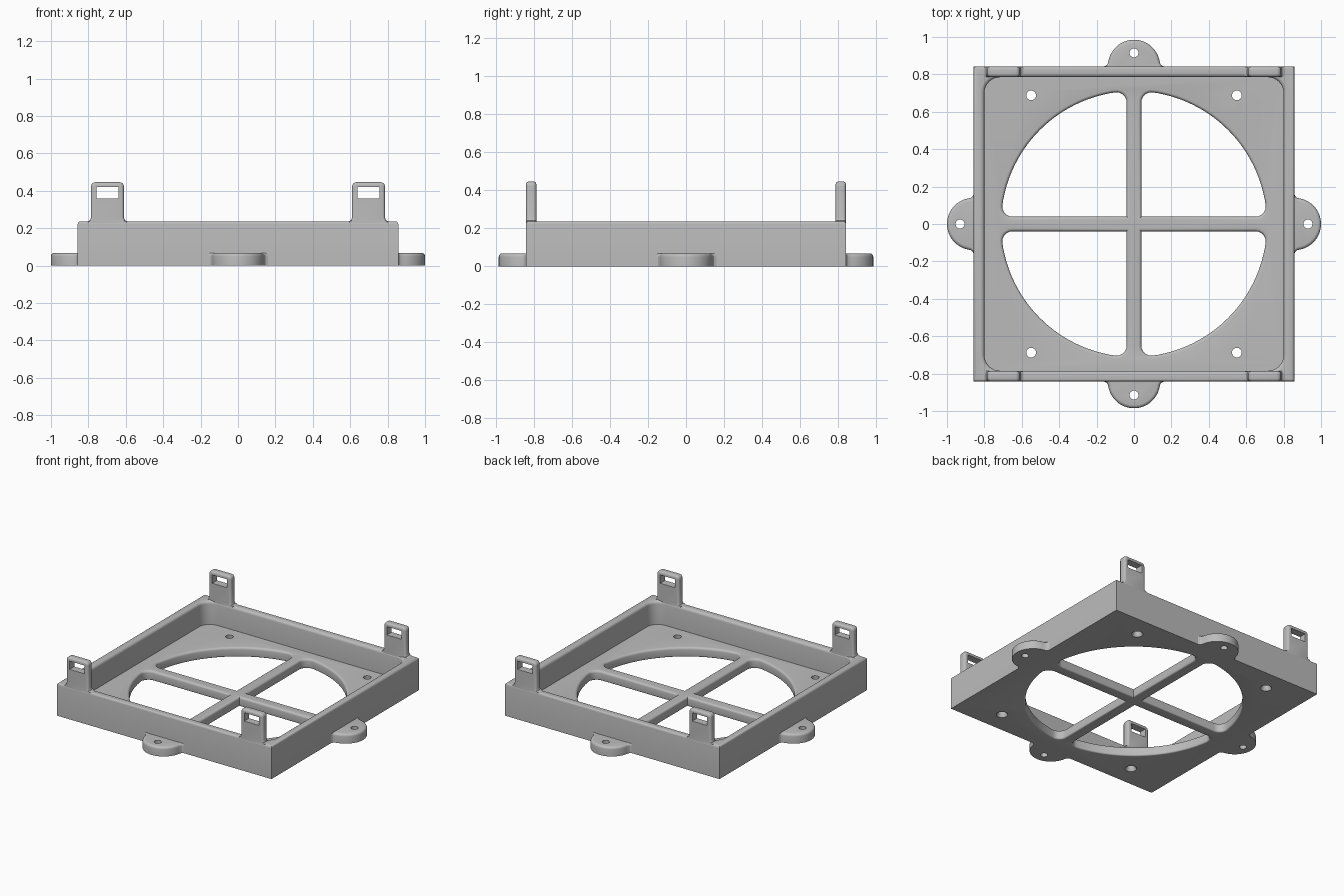
import bpy, bmesh
from math import sin, cos, pi, sqrt, atan2
from mathutils import Matrix

if "Cube" in bpy.data.objects:
    bpy.data.objects.remove(bpy.data.objects["Cube"])

# Main sizes
HALF_X, HALF_Y, WALL, HEIGHT, FLOOR = 0.857, 0.842, 0.057, 0.236, 0.068
RING, BAR, CORNER = 0.711, 0.039, 0.055

grey = bpy.data.materials.new("light grey plastic")
grey.use_nodes = True
colour = (0.5, 0.5, 0.5, 1)
grey.diffuse_color = colour
grey.node_tree.nodes["Principled BSDF"].inputs["Base Color"].default_value = colour


def turn(k):
    return Matrix.Rotation(k * pi / 2, 4, 'Z')


def arc(cx, cy, r, a0, a1, n=8):
    return [(cx + r * cos(a0 + (a1 - a0) * i / n),
             cy + r * sin(a0 + (a1 - a0) * i / n)) for i in range(n + 1)]


def rounding(z, r, rise, inset, n=4):
    """Levels (z, offset) of a quarter round, ending at height z."""
    steps = [i * pi / 2 / n for i in range(n + 1)]
    return [(z - rise * r * (1 - sin(a)), inset * r * (1 - cos(a))) for a in steps]


def loft(name, outline, levels, matrix=Matrix()):
    """Stack an outline, grown by the offset of each level, into a solid."""
    bm = bmesh.new()
    rings = [[bm.verts.new((x, y, z)) for x, y in outline(o)] for z, o in levels]
    for low, high in zip(rings, rings[1:]):
        for i in range(len(low)):
            bm.faces.new((low[i - 1], low[i], high[i], high[i - 1]))
    bm.faces.new(rings[0])
    bm.faces.new(rings[-1])
    bmesh.ops.recalc_face_normals(bm, faces=bm.faces)
    bm.transform(matrix)
    mesh = bpy.data.meshes.new(name)
    bm.to_mesh(mesh)
    bm.free()
    mesh.materials.append(grey)
    obj = bpy.data.objects.new(name, mesh)
    bpy.context.collection.objects.link(obj)
    return obj


def activate(obj):
    bpy.ops.object.select_all(action='DESELECT')
    obj.select_set(True)
    bpy.context.view_layer.objects.active = obj


def cut(obj, cutter):
    cutter.hide_render = True
    activate(obj)
    mod = obj.modifiers.new("cut", 'BOOLEAN')
    mod.operation, mod.solver, mod.object = 'DIFFERENCE', 'EXACT', cutter
    bpy.ops.object.modifier_apply(modifier=mod.name)
    bpy.data.objects.remove(cutter)


def finish(obj):
    activate(obj)
    bpy.ops.object.shade_smooth_by_angle(angle=pi / 6)


# Outlines
def rect(hx, hy):
    return lambda o: [(-hx - o, -hy - o), (hx + o, -hy - o), (hx + o, hy + o), (-hx - o, hy + o)]


def circle(r, x=0, y=0):
    return lambda o: arc(x, y, r + o, 0, 2 * pi, 24)[:-1]


def cavity_outline(o):
    r, cx, cy = 0.085, HALF_X - WALL - 0.085, HALF_Y - WALL - 0.085
    points = []
    for k, (sx, sy) in enumerate([(1, 1), (-1, 1), (-1, -1), (1, -1)]):
        points += arc(sx * cx, sy * cy, r + o, k * pi / 2, (k + 1) * pi / 2)
    return points


def quadrant_outline(o):
    near = BAR + CORNER
    far = sqrt((RING - CORNER) ** 2 - near ** 2)
    a = atan2(near, far)
    return ([(BAR - o, BAR - o)] + arc(far, near, CORNER + o, -pi / 2, a)
            + arc(0, 0, RING + o, a, pi / 2 - a, 32)[1:-1]
            + arc(near, far, CORNER + o, pi / 2 - a, pi))


def tab_outline(o):
    neck = [(0.16 + o, -0.03), (0.16 + o, 0), (0.147 + o, 0.006), (0.14 + o, 0.016)]
    left = [(-x, y) for x, y in reversed(neck)]
    return neck + arc(0, 0.004, 0.139 + o, pi / 15, pi * 14 / 15, 28) + left


def clip_outline(o):
    w, top, r = 0.088 + o, 0.446 + o, 0.024 + o
    base = [(w + 0.02, 0.2), (w + 0.02, HEIGHT), (w + 0.006, HEIGHT + 0.006), (w, HEIGHT + 0.02)]
    half = base + arc(w - r, top - r, r, 0, pi / 2, 6)
    return half + [(-x, y) for x, y in reversed(half)]


# Tray frame with rounded rim
frame = loft("frame", rect(HALF_X, HALF_Y),
             [(0, 0)] + [(z, -o) for z, o in rounding(HEIGHT, 0.014, 1, 1)])
cut(frame, loft("cavity", cavity_outline,
                [(FLOOR, 0)] + rounding(HEIGHT, 0.02, 1, 1) + [(0.3, 0.02)]))

# Four quarter openings leaving a cross of bars
top_round = rounding(FLOOR, 0.016, 1, 1)
low_round = [(-z, o) for z, o in reversed(rounding(0, 0.01, 1, 1))]
for k in range(4):
    cut(frame, loft("opening", quadrant_outline,
                    [(-0.05, 0.01)] + low_round + top_round + [(0.1, 0.016)], turn(k)))

# Countersunk screw holes
for x in (-0.55, 0.55):
    for y in (-0.688, 0.688):
        cut(frame, loft("screw_hole", circle(0.026, x, y),
                        [(-0.02, 0.012), (0, 0.012), (0.022, 0), (0.1, 0)]))
finish(frame)

# Mounting tabs
for k, side in enumerate(("back", "right", "front", "left")):
    place = turn(k) @ Matrix.Translation((0, HALF_X if k % 2 else HALF_Y, 0))
    tab = loft(side + "_mounting_tab", tab_outline,
               [(0, 0)] + [(z, -o) for z, o in rounding(FLOOR, 0.018, 1, 1)], place)
    cut(tab, loft("tab_hole", circle(0.024, 0, 0.073), [(-0.1, 0), (0.2, 0)], place))
    finish(tab)

# Upright clips with windows
outer, inner, soft = HALF_Y - 0.001, HALF_Y - WALL + 0.002, 0.015
outer_round = [(z, -o) for z, o in rounding(outer, soft, 1, 1)]
inner_round = [(outer + inner - z, o) for z, o in reversed(outer_round)]
for k, side in ((0, "front"), (2, "back")):
    for x in (-0.698, 0.698):
        place = turn(k) @ Matrix.Translation((x, 0, 0)) @ Matrix.Rotation(pi / 2, 4, 'X')
        hand = "left" if (x > 0) == (k == 0) else "right"
        clip = loft(side + "_" + hand + "_clip", clip_outline, inner_round + outer_round, place)
        window = place @ Matrix.Translation((0, 0.39, 0))
        cut(clip, loft("clip_window", rect(0.059, 0.03), [(0.7, 0), (0.9, 0)], window))
        finish(clip)
